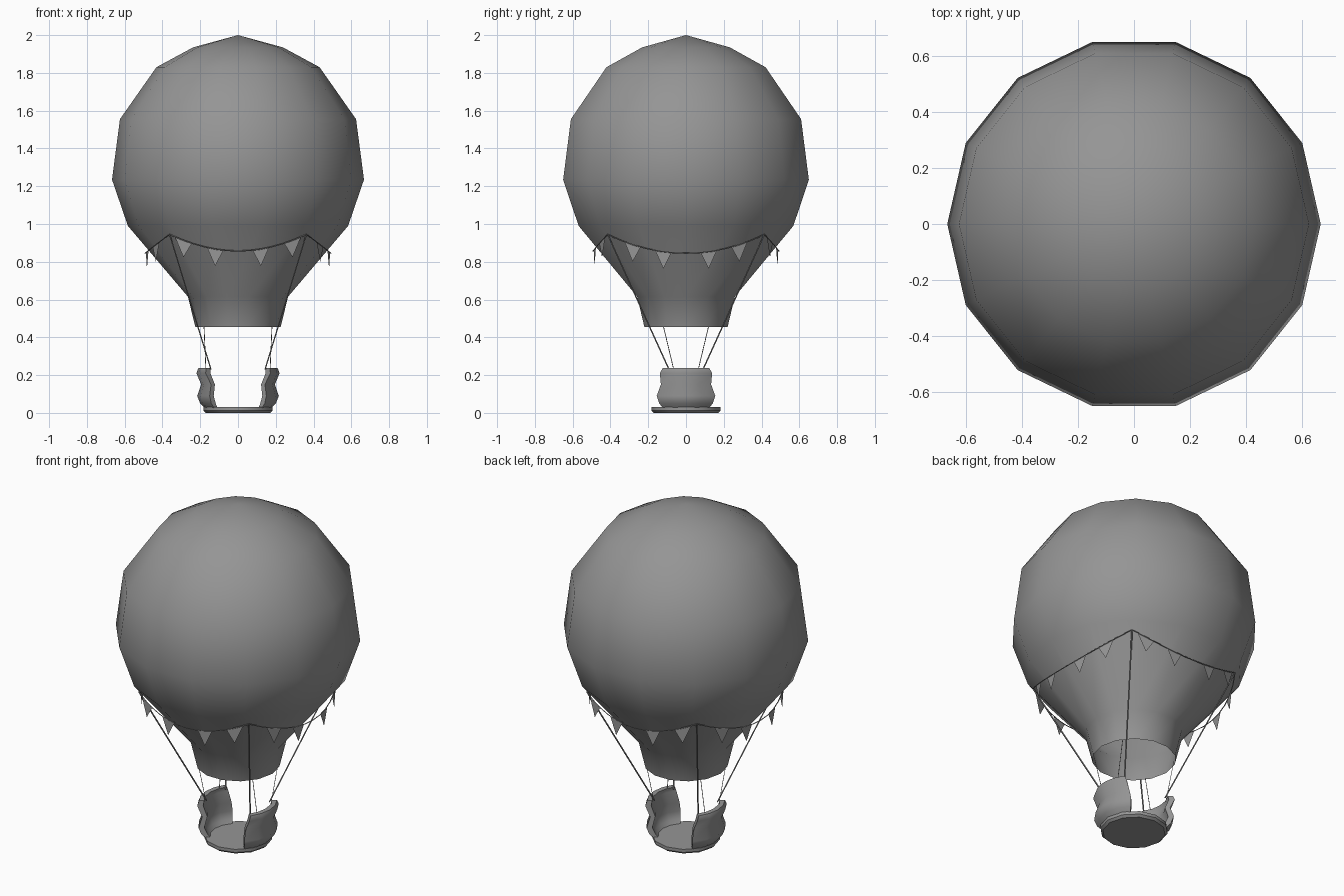
import bpy
from math import cos, sin, radians, atan2, degrees

if "Cube" in bpy.data.objects:
    bpy.data.objects.remove(bpy.data.objects["Cube"])

grey = bpy.data.materials.new("dark_grey")
grey.diffuse_color = (0.3, 0.3, 0.3, 1)
grey.use_nodes = True
grey.node_tree.nodes["Principled BSDF"].inputs["Base Color"].default_value = grey.diffuse_color


def make_mesh(name, verts, faces, smooth=None):
    mesh = bpy.data.meshes.new(name)
    mesh.from_pydata(verts, [], faces)
    mesh.update()
    mesh.materials.append(grey)
    obj = bpy.data.objects.new(name, mesh)
    bpy.context.collection.objects.link(obj)
    bpy.ops.object.select_all(action='DESELECT')
    obj.select_set(True)
    bpy.context.view_layer.objects.active = obj
    bpy.ops.object.mode_set(mode='EDIT')
    bpy.ops.mesh.select_all(action='SELECT')
    bpy.ops.mesh.remove_doubles(threshold=0.0005)
    bpy.ops.mesh.normals_make_consistent(inside=False)
    bpy.ops.object.mode_set(mode='OBJECT')
    if smooth:
        bpy.ops.object.shade_smooth_by_angle(angle=radians(smooth))
    return obj


def polar(r, deg, z):
    return (r * cos(radians(deg)), r * sin(radians(deg)), z)


def lathe(name, profile, sides, smooth=None):
    n = len(profile)
    verts = [polar(r, 360 * i / sides, z) for i in range(sides) for r, z in profile]
    faces = []
    for i in range(sides):
        a, b = i * n, (i + 1) % sides * n
        faces += [(a + j, b + j, b + j + 1, a + j + 1) for j in range(n - 1)]
    return make_mesh(name, verts, faces, smooth)


def rope(name, points, radius):
    curve = bpy.data.curves.new(name, 'CURVE')
    curve.dimensions = '3D'
    curve.bevel_depth = radius
    curve.bevel_resolution = 0
    curve.use_fill_caps = True
    curve.materials.append(grey)
    spline = curve.splines.new('POLY')
    spline.points.add(len(points) - 1)
    for p, co in zip(spline.points, points):
        p.co = (*co, 1)
    obj = bpy.data.objects.new(name, curve)
    bpy.context.collection.objects.link(obj)
    bpy.ops.object.select_all(action='DESELECT')
    obj.select_set(True)
    bpy.context.view_layer.objects.active = obj
    bpy.ops.object.convert(target='MESH')


# Envelope: open at the mouth
lathe("envelope", [(0.226, 0.455), (0.265, 0.615), (0.583, 0.99), (0.667, 1.235),
                   (0.625, 1.555), (0.432, 1.83), (0.238, 1.935), (0, 2.0)], 14, 60)

# Basket floor
lathe("basket_floor", [(0, 0), (0.17, 0), (0.183, 0.012), (0.183, 0.03), (0, 0.03)], 12, 30)

# Basket walls: two wavy arcs, open at front and back; (radius, height, half angle)
section = [(0.16, 0.01, 43), (0.2, 0.05, 45), (0.216, 0.09, 46), (0.195, 0.15, 43),
           (0.22, 0.21, 39), (0.21, 0.237, 36), (0.182, 0.237, 36), (0.188, 0.21, 39),
           (0.167, 0.15, 43), (0.185, 0.09, 46), (0.167, 0.05, 45), (0.15, 0.028, 43)]
n = len(section)
for side, base in (("right", 0), ("left", 180)):
    verts = [polar(r, base + half * t, z) for t in (-1, -0.5, 0, 0.5, 1)
             for r, z, half in section]
    faces = [(i * n + j, i * n + n + j, i * n + n + (j + 1) % n, i * n + (j + 1) % n)
             for i in range(4) for j in range(n)]
    faces += [tuple(range(n)), tuple(range(4 * n, 5 * n))]
    make_mesh("basket_wall_" + side, verts, faces, 50)

# Ropes
for sx in (-1, 1):
    for sy in (-1, 1):
        tag = ("right" if sx > 0 else "left") + ("_back" if sy > 0 else "_front")
        rope("main_rope_" + tag, [(sx * 0.362, sy * 0.415, 0.945),
                                  (sx * 0.143, sy * 0.09, 0.23)], 0.004)
        rope("thin_rope_" + tag, [(sx * 0.18, sy * 0.12, 0.46),
                                  (sx * 0.17, sy * 0.065, 0.23)], 0.002)

# Bunting: sagging strings with four hanging flags per side
corner = degrees(atan2(0.415, 0.362))
for name, mid, half, low in (("right", 0, corner, 0.845), ("back", 90, 90 - corner, 0.857),
                             ("left", 180, corner, 0.845), ("front", 270, 90 - corner, 0.857)):
    def on_string(d):
        t = (d / half) ** 2
        return polar(0.492 + 0.059 * t, mid + d, low + (0.945 - low) * t)

    rope("bunting_string_" + name, [on_string(half * k / 6) for k in range(-6, 7)], 0.003)
    verts, faces = [], []
    for d in (-33, -14, 14, 33):
        a, b, tip = on_string(d - 5), on_string(d + 5), on_string(d)
        k = len(verts)
        verts += [a, b, (tip[0], tip[1], tip[2] - 0.09)]
        faces.append((k, k + 2, k + 1))
    make_mesh("bunting_flags_" + name, verts, faces)
